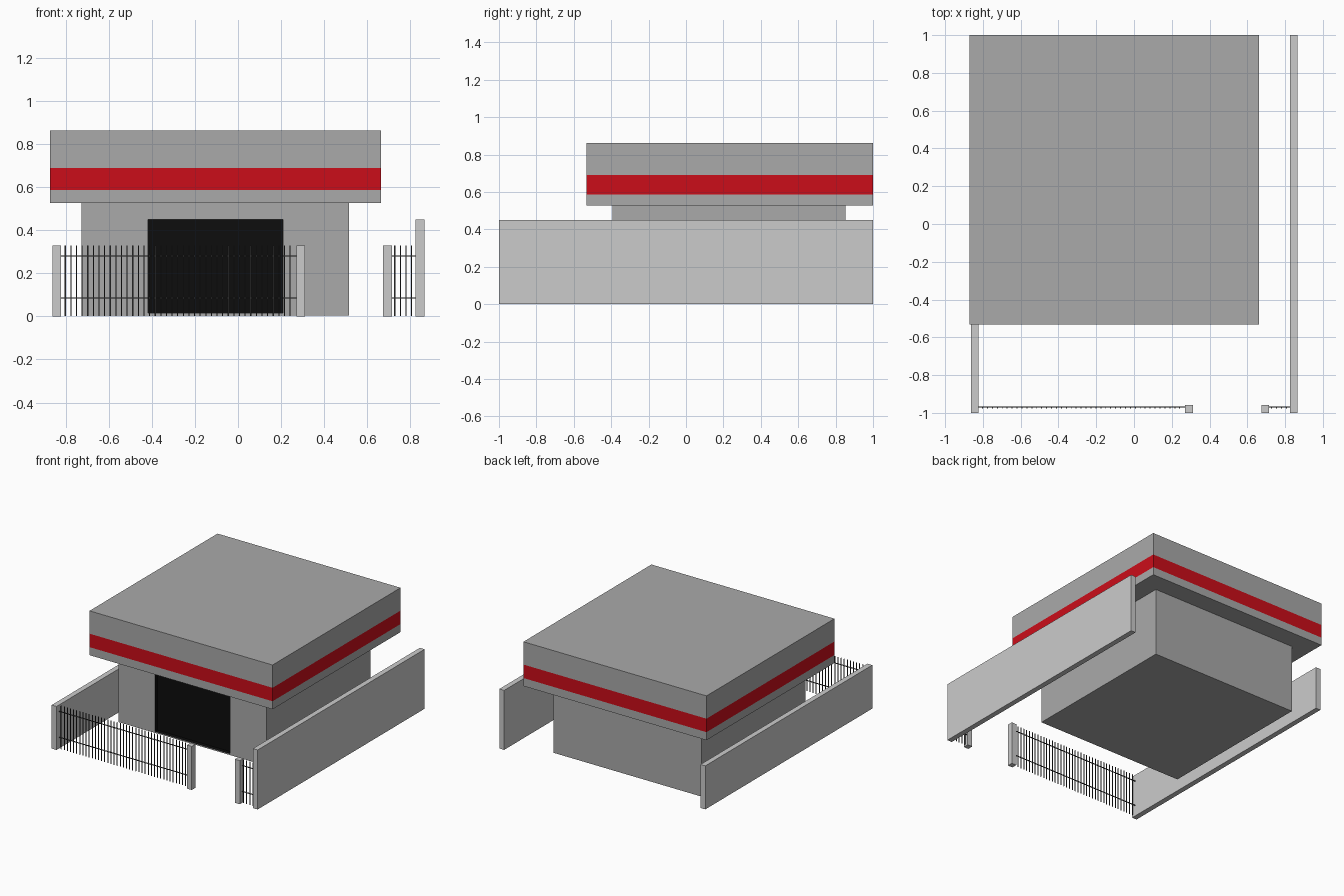
import bpy, bmesh
from mathutils import Vector

if "Cube" in bpy.data.objects:
    bpy.data.objects.remove(bpy.data.objects["Cube"])


def material(name, color):
    m = bpy.data.materials.new(name)
    m.diffuse_color = color
    m.use_nodes = True
    m.node_tree.nodes["Principled BSDF"].inputs["Base Color"].default_value = m.diffuse_color
    return m


RED = material("red", (0.6, 0.004, 0.01, 1))
BLACK = material("black", (0.004, 0.004, 0.004, 1))
DARK = material("dark_metal", (0.04, 0.04, 0.04, 1))


def finish(name, bm, *mats):
    bmesh.ops.recalc_face_normals(bm, faces=bm.faces)
    mesh = bpy.data.meshes.new(name)
    bm.to_mesh(mesh)
    bm.free()
    for m in mats:
        mesh.materials.append(m)
    obj = bpy.data.objects.new(name, mesh)
    bpy.context.collection.objects.link(obj)
    return obj


def add_box(bm, lo, hi):
    lo, hi = Vector(lo), Vector(hi)
    size, mid = hi - lo, (lo + hi) / 2
    for v in bmesh.ops.create_cube(bm, size=1)["verts"]:
        v.co = v.co * size + mid


def box(name, lo, hi):
    bm = bmesh.new()
    add_box(bm, lo, hi)
    return finish(name, bm)


# Roof block: stacked rectangular rings with a flush red band
def banded_roof(x0, x1, y0, y1, levels, band):
    bm = bmesh.new()
    rings = [[bm.verts.new((x, y, z)) for x, y in
              ((x0, y0), (x1, y0), (x1, y1), (x0, y1))] for z in levels]
    bm.faces.new(rings[0])
    bm.faces.new(rings[-1])
    for k in range(len(levels) - 1):
        a, b = rings[k], rings[k + 1]
        for i in range(4):
            j = (i + 1) % 4
            f = bm.faces.new((a[i], a[j], b[j], b[i]))
            f.material_index = int(k == band)
    grey = material("grey", (0.4, 0.4, 0.4, 1))
    return finish("roof", bm, grey, RED)


banded_roof(-0.872, 0.663, -0.533, 1.0, (0.527, 0.588, 0.69, 0.863), 1)

# Main building with a shallow black doorway recess
bm = bmesh.new()
add_box(bm, (-0.726, -0.393, 0.005), (0.516, 0.853, 0.527))
front = min(bm.faces, key=lambda f: f.calc_center_median().y)
bmesh.ops.inset_region(bm, faces=[front], thickness=0.05)
c = front.calc_center_median()
for v in front.verts:
    v.co.x = -0.419 if v.co.x < c.x else 0.21
    v.co.z = 0.015 if v.co.z < c.z else 0.449
door = bmesh.ops.extrude_discrete_faces(bm, faces=[front])["faces"][0]
old_edges = [e for e in bm.edges]
for v in door.verts:
    v.co.y += 0.03
for f in bm.faces:
    if f is door or any(v in door.verts[:] for v in f.verts):
        f.material_index = 1
finish("building", bm, bpy.data.materials["grey"], BLACK)

# Side walls
box("left_wall", (-0.862, -1, 0), (-0.822, 1, 0.33))
box("right_wall", (0.825, -1, 0), (0.865, 1, 0.451))

# Gate posts
for name, x in (("left_gate_post", 0.271), ("right_gate_post", 0.674)):
    box(name, (x, -1, 0), (x + 0.041, -0.957, 0.33))


# Railing fences: two rails with evenly spaced bars
def fence(name, x0, x1, first_bar, count, pitch=0.0261, t=0.0025):
    bm = bmesh.new()
    for z in (0.085, 0.281):
        add_box(bm, (x0, -0.968 - t, z - t), (x1, -0.968 + t, z + t))
    for i in range(count):
        x = first_bar + i * pitch
        add_box(bm, (x - t, -0.9705 - 2 * t, 0.002), (x + t, -0.9705, 0.33))
    finish(name, bm, DARK)


fence("left_fence", -0.822, 0.271, -0.802, 41)
fence("right_fence", 0.715, 0.825, 0.728, 4)
